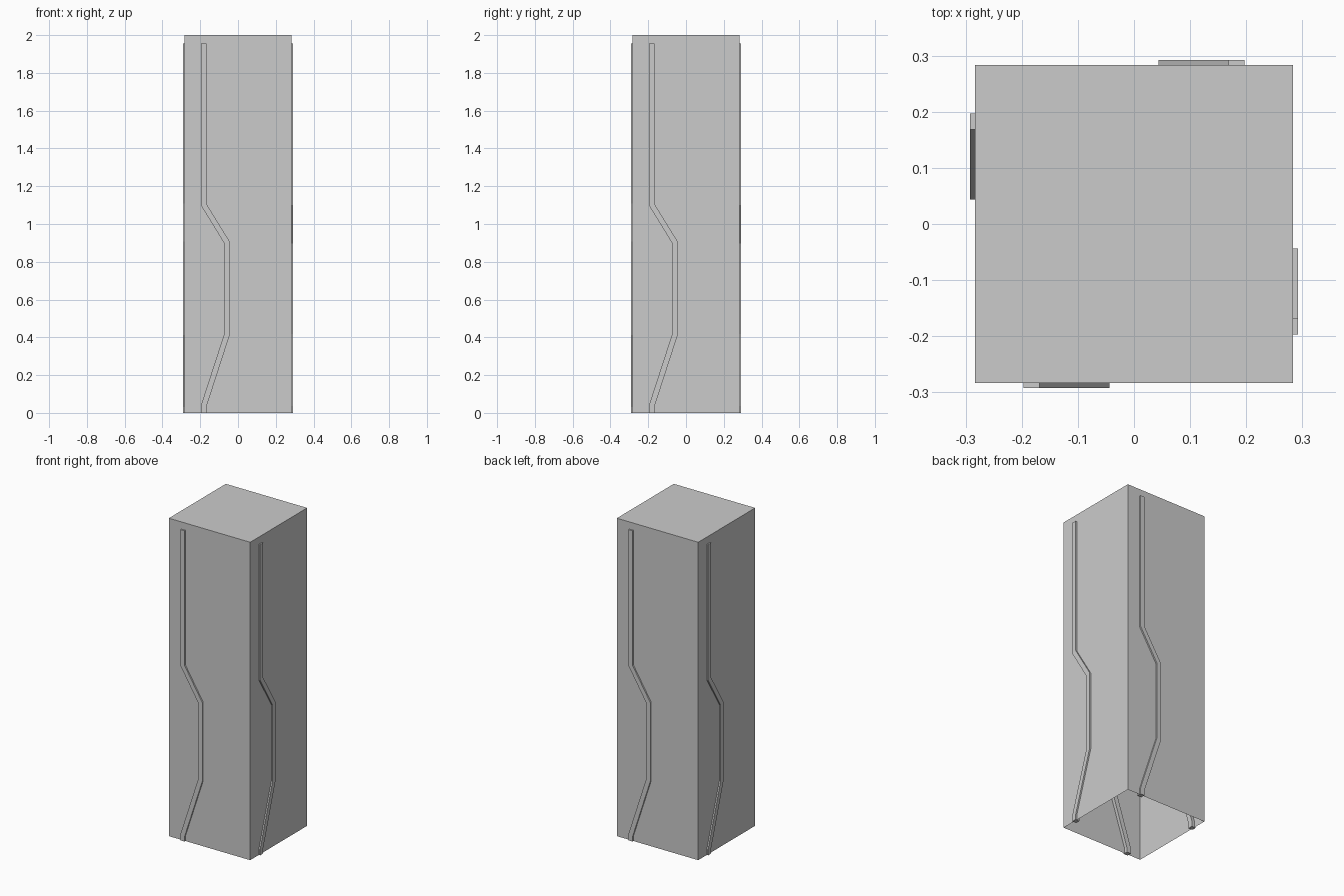
import bpy, bmesh, math
from mathutils import Matrix

if "Cube" in bpy.data.objects:
    bpy.data.objects.remove(bpy.data.objects["Cube"])

HALF, HEIGHT = 0.283, 2.0

def finish(name, bm):
    mesh = bpy.data.meshes.new(name)
    bm.to_mesh(mesh)
    bm.free()
    obj = bpy.data.objects.new(name, mesh)
    bpy.context.collection.objects.link(obj)
    return obj

# Square column: thin shell, capped on top and open underneath
bm = bmesh.new()
bmesh.ops.create_cube(bm, size=1)
bmesh.ops.scale(bm, vec=(2 * HALF, 2 * HALF, HEIGHT), verts=bm.verts)
bmesh.ops.translate(bm, vec=(0, 0, HEIGHT / 2), verts=bm.verts)
bottom = [f for f in bm.faces if f.normal.z < -0.5]
bmesh.ops.delete(bm, geom=bottom, context='FACES_ONLY')
finish("column_shell", bm)

# Bent trim strip, set through the wall: (left x, left z, right x, right z)
stations = [(-0.197, 0.0, -0.168, 0.0),
            (-0.197, 0.037, -0.168, 0.03),
            (-0.073, 0.418, -0.044, 0.412),
            (-0.073, 0.898, -0.044, 0.907),
            (-0.197, 1.10, -0.168, 1.108),
            (-0.197, 1.955, -0.168, 1.955)]
OUTER, INNER = -0.292, -0.263

def trim_strip(name, turn):
    bm = bmesh.new()
    rings = [[bm.verts.new(p) for p in ((xl, OUTER, zl), (xr, OUTER, zr),
                                        (xr, INNER, zr), (xl, INNER, zl))]
             for xl, zl, xr, zr in stations]
    for a, b in zip(rings, rings[1:]):
        for i in range(4):
            j = (i + 1) % 4
            bm.faces.new((a[i], a[j], b[j], b[i]))
    bm.faces.new(rings[0][::-1])
    bm.faces.new(rings[-1])
    bmesh.ops.recalc_face_normals(bm, faces=bm.faces)
    bm.transform(Matrix.Rotation(turn, 4, 'Z'))
    return finish(name, bm)

# One strip per side, turned around the column
for k, side in enumerate(("front", "right", "back", "left")):
    trim_strip(side + "_trim_strip", k * math.pi / 2)
